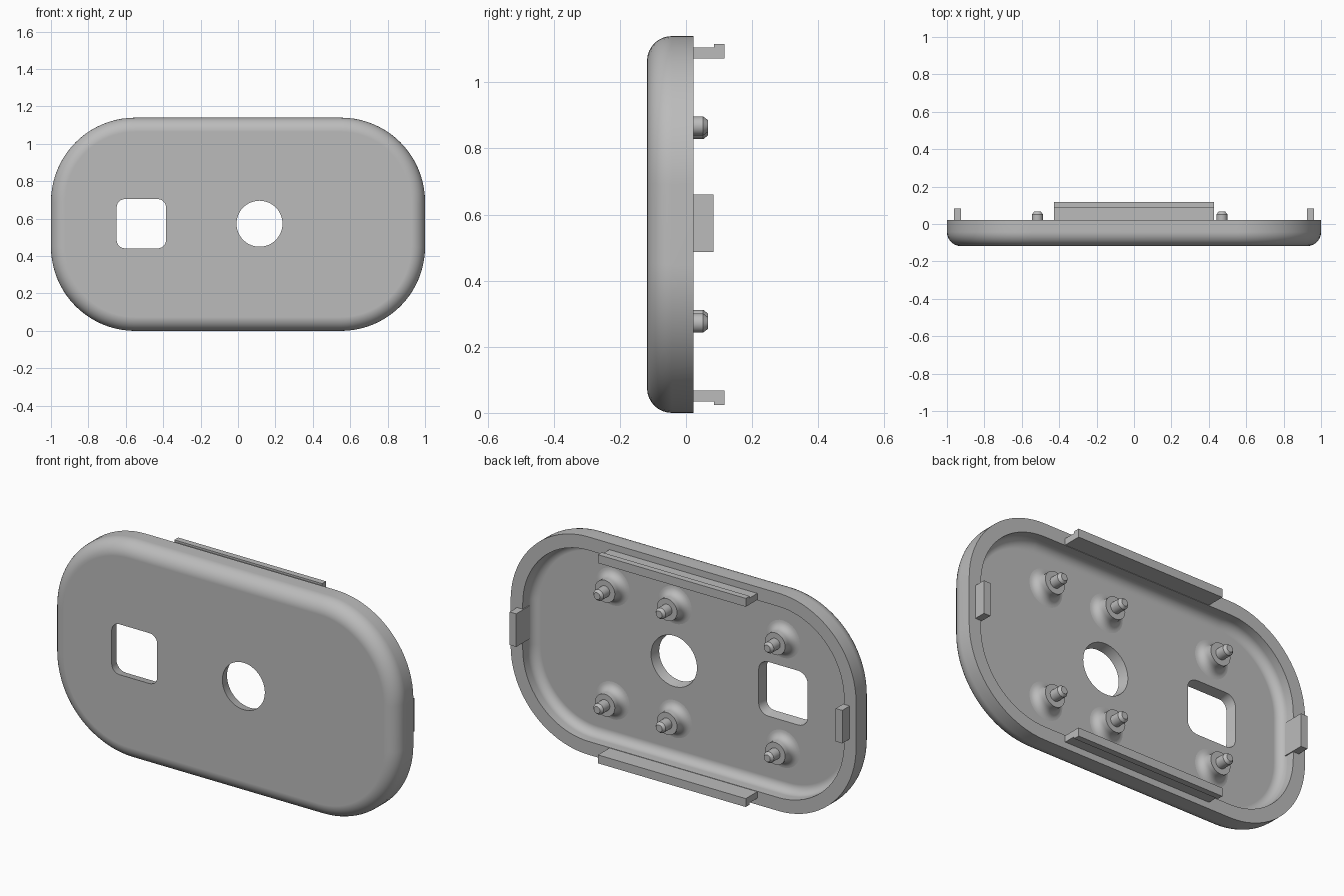
import bpy, bmesh, math
from mathutils import Vector

old = bpy.data.objects.get("Cube")
if old:
    bpy.data.objects.remove(old)

MID = 0.57       # height of the plate centre
RIM = 0.022      # back face of the rim
FRONT = -0.118   # front face
FLOOR = -0.065   # inner floor

grey = bpy.data.materials.new("light_grey_plastic")
grey.use_nodes = True
grey.diffuse_color = (0.5, 0.5, 0.5, 1)
grey.node_tree.nodes["Principled BSDF"].inputs["Base Color"].default_value = (0.5, 0.5, 0.5, 1)


def finish(name, bm, smooth=True):
    bmesh.ops.recalc_face_normals(bm, faces=bm.faces)
    mesh = bpy.data.meshes.new(name)
    bm.to_mesh(mesh)
    bm.free()
    mesh.materials.append(grey)
    obj = bpy.data.objects.new(name, mesh)
    bpy.context.collection.objects.link(obj)
    if smooth:
        shade(obj)
    return obj


def activate(obj):
    bpy.ops.object.select_all(action='DESELECT')
    obj.select_set(True)
    bpy.context.view_layer.objects.active = obj


def shade(obj):
    activate(obj)
    bpy.ops.object.shade_smooth_by_angle(angle=math.radians(30))


def rounded_loop(bm, cx, cz, hx, hz, radius, y, steps):
    """Ring of vertices along a rounded rectangle facing the front."""
    ring = []
    for q, (sx, sz) in enumerate([(1, 1), (-1, 1), (-1, -1), (1, -1)]):
        for i in range(steps + 1):
            a = (q + i / steps) * math.pi / 2
            ring.append(bm.verts.new((cx + sx * (hx - radius) + radius * math.cos(a), y,
                                      cz + sz * (hz - radius) + radius * math.sin(a))))
    return ring


def skin(bm, rings):
    """Bridge consecutive rings and cap both ends."""
    for a, b in zip(rings, rings[1:]):
        for i in range(len(a)):
            j = (i + 1) % len(a)
            bm.faces.new((a[i], a[j], b[j], b[i]))
    bm.faces.new(rings[0])
    bm.faces.new(rings[-1])


# Shell: rounded outer edge, flat rim, wall and filleted floor
def shell():
    wall, outer_r, inner_r, n = 0.07, 0.075, 0.045, 8
    section = []
    for i in range(n + 1):
        a = i / n * math.pi / 2
        section.append((outer_r * (1 - math.sin(a)), FRONT + outer_r * (1 - math.cos(a))))
    section += [(0, RIM), (wall, RIM)]
    for i in range(n + 1):
        a = i / n * math.pi / 2
        section.append((wall + inner_r * (1 - math.cos(a)), FLOOR + inner_r * (1 - math.sin(a))))
    bm = bmesh.new()
    skin(bm, [rounded_loop(bm, 0, MID, 1 - d, MID - d, 0.45 - d, y, 20) for d, y in section])
    return finish("shell", bm, False)


# Openings widen slightly towards the back
def cut_opening(body, cx, half, radius, steps):
    bm = bmesh.new()
    slope = 0.01 / (FLOOR - FRONT)
    rings = []
    for y in (FRONT - 0.03, FLOOR + 0.03):
        d = (y - FRONT) * slope
        rings.append(rounded_loop(bm, cx, MID + 0.003, half + d, half + d, radius + d, y, steps))
    skin(bm, rings)
    bmesh.ops.remove_doubles(bm, verts=bm.verts, dist=1e-5)
    cutter = finish("opening_cutter", bm, False)
    cutter.hide_render = True
    activate(body)
    mod = body.modifiers.new("opening", 'BOOLEAN')
    mod.operation, mod.solver, mod.object = 'DIFFERENCE', 'EXACT', cutter
    bpy.ops.object.modifier_apply(modifier=mod.name)
    bpy.data.objects.remove(cutter)


body = shell()
cut_opening(body, -0.517, 0.132, 0.045, 6)
cut_opening(body, 0.115, 0.123, 0.123, 12)
shade(body)
weighted = body.modifiers.new("clean_normals", 'WEIGHTED_NORMAL')
weighted.keep_sharp = True


# Mounting posts: flared boss with a chamfered pin
def post(name, x, z):
    top, boss_r, flare = 0.0, 0.058, 0.04
    section = [(boss_r + flare, FLOOR - 0.01)]
    for i in range(7):
        a = i / 6 * math.pi / 2
        section.append((boss_r + flare * (1 - math.sin(a)), FLOOR + flare * (1 - math.cos(a))))
    section += [(boss_r, top), (0.029, top), (0.029, 0.052), (0.018, 0.066)]
    bm = bmesh.new()
    skin(bm, [[bm.verts.new((x + r * math.cos(k * math.tau / 32), y, z + r * math.sin(k * math.tau / 32)))
               for k in range(32)] for r, y in section])
    finish(name, bm)


for column, x, dz in (("right", -0.516, 0.287), ("middle", 0.11, 0.298), ("left", 0.47, 0.298)):
    post(column + "_upper_post", x, MID + dz)
    post(column + "_lower_post", x, MID - dz)


# Clips: an outline extruded along one axis
def extrude_outline(name, points, direction):
    bm = bmesh.new()
    face = bm.faces.new([bm.verts.new(p) for p in points])
    new = bmesh.ops.extrude_face_region(bm, geom=[face])["geom"]
    bmesh.ops.translate(bm, verts=[v for v in new if isinstance(v, bmesh.types.BMVert)],
                        vec=Vector(direction))
    finish(name, bm, False)


INNER = -0.03
for name, s in (("upper", 1), ("lower", -1)):
    hook = [(INNER, 0.502), (0.117, 0.502), (0.117, 0.546), (0.085, 0.546), (0.085, 0.536), (INNER, 0.536)]
    extrude_outline(name + "_hook_clip", [(-0.428, y, MID + s * h) for y, h in hook], (0.856, 0, 0))
for name, s in (("left", 1), ("right", -1)):
    tab = [(INNER, 0.925), (0.083, 0.925), (0.083, 0.963), (INNER, 0.963)]
    extrude_outline(name + "_side_tab", [(s * x, y, 0.487) for y, x in tab], (0, 0, 0.173))
